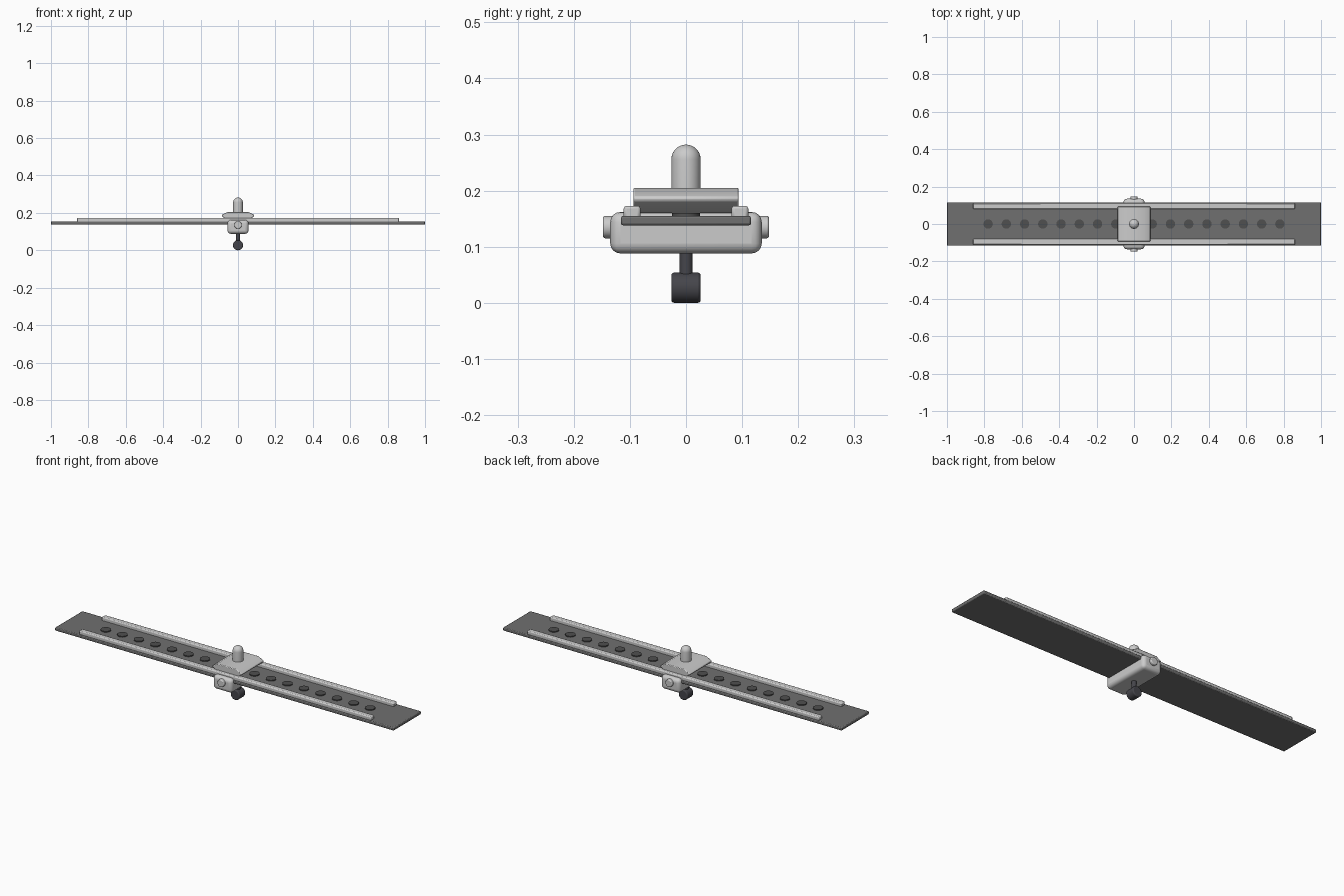
import bpy, bmesh, math
from mathutils import Matrix

if "Cube" in bpy.data.objects:
    bpy.data.objects.remove(bpy.data.objects["Cube"])


def material(name, color):
    m = bpy.data.materials.new(name)
    m.diffuse_color = (*color, 1)
    m.use_nodes = True
    m.node_tree.nodes["Principled BSDF"].inputs["Base Color"].default_value = m.diffuse_color
    return m


DARK = material("dark_metal", (0.16, 0.16, 0.16))
DOT = material("hole_dark", (0.08, 0.08, 0.08))
RUBBER = material("black_rubber", (0.06, 0.06, 0.07))


def finish(bm, name, mat=None, bevel=0, segments=3):
    bmesh.ops.recalc_face_normals(bm, faces=bm.faces)
    mesh = bpy.data.meshes.new(name)
    bm.to_mesh(mesh)
    bm.free()
    ob = bpy.data.objects.new(name, mesh)
    bpy.context.collection.objects.link(ob)
    if mat:
        mesh.materials.append(mat)
    if bevel:
        b = ob.modifiers.new("Bevel", 'BEVEL')
        b.width, b.segments = bevel, segments
        b.limit_method, b.angle_limit = 'ANGLE', math.radians(40)
    bpy.ops.object.select_all(action='DESELECT')
    ob.select_set(True)
    bpy.context.view_layer.objects.active = ob
    bpy.ops.object.shade_smooth_by_angle(angle=math.radians(35))
    return ob


def box(name, lo, hi, **kw):
    bm = bmesh.new()
    bmesh.ops.create_cube(bm, size=1)
    for v in bm.verts:
        v.co = [(a + b) / 2 + c * (b - a) for a, b, c in zip(lo, hi, v.co)]
    return finish(bm, name, **kw)


def cylinder(name, center, radius, depth, along_y=False, **kw):
    bm = bmesh.new()
    m = Matrix.Translation(center)
    if along_y:
        m = m @ Matrix.Rotation(math.pi / 2, 4, 'X')
    bmesh.ops.create_cone(bm, cap_ends=True, segments=32, radius1=radius,
                          radius2=radius, depth=depth, matrix=m)
    return finish(bm, name, **kw)


# Long base plate
box("base_plate", (-1, -0.116, 0.138), (1, 0.116, 0.155), mat=DARK, bevel=0.004, segments=2)

# Edge rails and side bolts, mirrored front and back
for s, side in ((-1, "front"), (1, "back")):
    y0, y1 = sorted((s * 0.081, s * 0.111))
    box(f"rail_{side}", (-0.862, y0, 0.15), (0.862, y1, 0.173), bevel=0.005, segments=2)
    cylinder(f"side_bolt_{side}", (0, s * 0.134, 0.135), 0.02, 0.028, along_y=True, bevel=0.004)

# Row of dark hole markers
for i in range(17):
    cylinder(f"hole_{i + 1}", ((i - 8) * 0.0975, 0, 0.155), 0.025, 0.01, mat=DOT)

# Clamp block around the plate
box("clamp_block", (-0.056, -0.135, 0.088), (0.056, 0.135, 0.162), bevel=0.018, segments=4)

# Saddle: tapered profile in x-z, extruded along y
half = [(0.055, 0.16), (0.087, 0.182), (0.087, 0.189), (0.056, 0.205)]
profile = half + [(-x, z) for x, z in reversed(half)]
bm = bmesh.new()
face = bm.faces.new([bm.verts.new((x, -0.094, z)) for x, z in profile])
ext = bmesh.ops.extrude_face_region(bm, geom=[face])
for v in ext["geom"]:
    if isinstance(v, bmesh.types.BMVert):
        v.co.y = 0.094
finish(bm, "saddle", bevel=0.004, segments=2)

# Round-topped post, spun from a half profile
R = 0.026
pts = [(0, 0.2), (R, 0.2)]
pts += [(R * math.cos(a), 0.256 + R * math.sin(a)) for a in [i * math.pi / 16 for i in range(8)]]
pts.append((0, 0.282))
bm = bmesh.new()
vs = [bm.verts.new((x, 0, z)) for x, z in pts]
es = [bm.edges.new(p) for p in zip(vs, vs[1:])]
bmesh.ops.spin(bm, geom=vs + es, cent=(0, 0, 0), axis=(0, 0, 1), angle=2 * math.pi, steps=32)
bmesh.ops.remove_doubles(bm, verts=bm.verts, dist=0.0001)
finish(bm, "post")

# Locking screw and roller knob underneath
cylinder("screw_stem", (0, 0, 0.07), 0.012, 0.05, mat=RUBBER)
cylinder("screw_knob", (0, 0, 0.027), 0.027, 0.052, along_y=True, mat=RUBBER, bevel=0.005)
